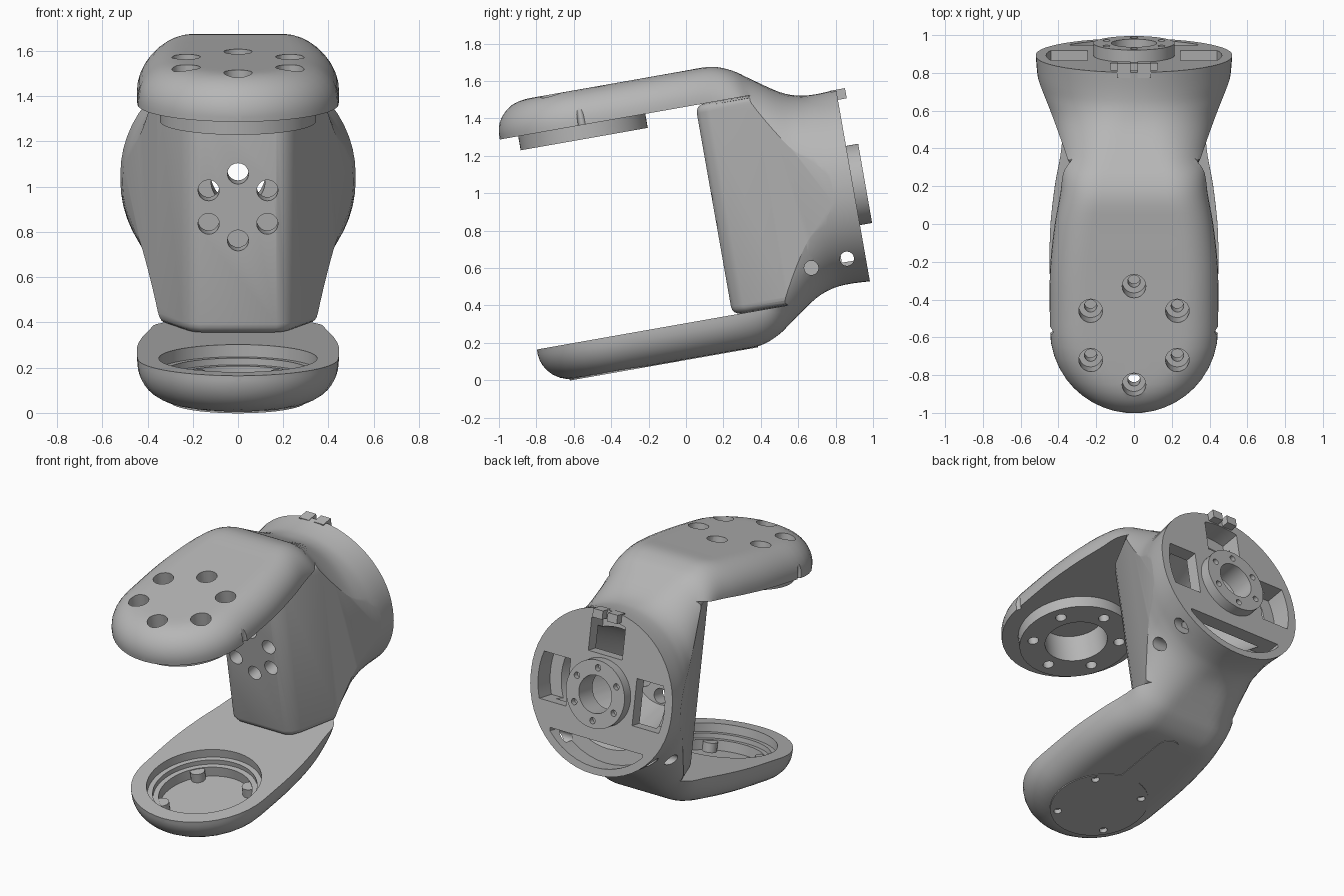
import bpy, bmesh, math
from math import sin, cos, pi, radians, sqrt, hypot
from mathutils import Matrix

cube = bpy.data.objects.get("Cube")
if cube:
    bpy.data.objects.remove(cube, do_unlink=True)

# One matte grey for everything
grey = bpy.data.materials.new("matte_grey")
grey.use_nodes = True
grey.diffuse_color = (0.47, 0.47, 0.47, 1)
grey.node_tree.nodes["Principled BSDF"].inputs["Base Color"].default_value = (0.47, 0.47, 0.47, 1)

# Built square (x across, y along the arms, z up from the mid plane), tilted at the end
TILT = Matrix.Rotation(radians(10), 4, 'X') @ Matrix.Translation((0, 0, 0.87))
AXIS_Y = -0.312      # joint axis through both arms
ARM_R = 0.445
parts = []


def make(name, bm):
    bmesh.ops.recalc_face_normals(bm, faces=bm.faces)
    mesh = bpy.data.meshes.new(name)
    bm.to_mesh(mesh)
    bm.free()
    mesh.materials.append(grey)
    ob = bpy.data.objects.new(name, mesh)
    bpy.context.collection.objects.link(ob)
    return ob


def part(name, bm):
    ob = make(name, bm)
    parts.append(ob)
    return ob


def cut(bm, *targets):
    cutter = make("cutter", bm)
    cutter.hide_render = True
    for ob in targets:
        mod = ob.modifiers.new("cut", 'BOOLEAN')
        mod.operation, mod.solver, mod.object = 'DIFFERENCE', 'EXACT', cutter
        bpy.context.view_layer.objects.active = ob
        bpy.ops.object.modifier_apply(modifier=mod.name)
    bpy.data.objects.remove(cutter, do_unlink=True)


def cyl(bm, axis, a, b, lo, hi, r, r_lo=None, seg=32):
    """Cylinder along an axis from lo to hi; a, b are the other two coordinates."""
    mid = (lo + hi) / 2
    place, turn = {
        'X': ((mid, a, b), Matrix.Rotation(pi / 2, 4, 'Y')),
        'Y': ((a, mid, b), Matrix.Rotation(-pi / 2, 4, 'X')),
        'Z': ((a, b, mid), Matrix.Identity(4))}[axis]
    bmesh.ops.create_cone(bm, cap_ends=True, segments=seg, radius1=r_lo or r, radius2=r,
                          depth=hi - lo, matrix=Matrix.Translation(place) @ turn)
    return bm


def circle_of(bm, axis, n, ring, ca, cb, lo, hi, r, start=0.0):
    for i in range(n):
        t = start + 2 * pi * i / n
        cyl(bm, axis, ca + ring * sin(t), cb + ring * cos(t), lo, hi, r, seg=20)
    return bm


def prism(bm, pts, lo, hi, matrix=Matrix.Identity(4)):
    low = [bm.verts.new(matrix @ Matrix.Translation((x, y, lo)).translation) for x, y in pts]
    high = [bm.verts.new(matrix @ Matrix.Translation((x, y, hi)).translation) for x, y in pts]
    bm.faces.new(low)
    bm.faces.new(high)
    for i in range(len(pts)):
        j = (i + 1) % len(pts)
        bm.faces.new((low[i], low[j], high[j], high[i]))
    return bm


# Outer envelope: y, half width, half height, corner radius across, corner radius up
KEYS = [(AXIS_Y, ARM_R, .76, .18, .17), (0, ARM_R, .76, .18, .17), (.25, .42, .76, .18, .17),
        (.42, .39, .757, .19, .19), (.53, .385, .717, .2, .22), (.62, .4, .655, .25, .35),
        (.76, .45, .56, .36, .47), (.86, .49, .523, .46, .5), (.95, .51, .515, .5, .5),
        (1.06, .52, .52, .51, .505)]


def spline(keys, steps):
    for i in range(len(keys) - 1):
        p = [keys[max(0, min(len(keys) - 1, i + k))] for k in (-1, 0, 1, 2)]
        for s in range(steps):
            t = s / steps
            yield tuple(b + t * (c - a) / 2 + t * t * (2 * a - 5 * b + 4 * c - d) / 2
                        + t ** 3 * (3 * b - a - 3 * c + d) / 2 for a, b, c, d in zip(*p))
    yield keys[-1]


def section(y, w, h, rx, rz):
    half = []
    for i in range(-14, 15):
        x = w * sin(i * pi / 28)
        d = w - abs(x) if y >= AXIS_Y else ARM_R - hypot(x, y - AXIS_Y)
        k = max(0, 1 - max(0, d) / rx)
        half.append((x, h - rz + rz * sqrt(max(0, 1 - k * k))))
    return [(x, y, z) for x, z in half] + [(x, y, -z) for x, z in reversed(half)]


tip = [(AXIS_Y - ARM_R * sin(radians(a)), ARM_R * cos(radians(a))) + KEYS[0][2:]
       for a in (88, 82, 75, 68, 60, 52, 44, 36, 27, 18, 9)]
bm = bmesh.new()
rings = [[bm.verts.new(c) for c in section(*k)] for k in tip + list(spline(KEYS, 4))]
for r0, r1 in zip(rings, rings[1:]):
    for i in range(len(r0)):
        j = (i + 1) % len(r0)
        bm.faces.new((r0[i], r0[j], r1[j], r1[i]))
bm.faces.new(rings[0])
bm.faces.new(rings[-1])
body = part("bracket_body", bm)

# Throat between the arms, leaving a web with slanted sides and filleted roots
side = [(.9, -1), (.9, 1.816), (.25, .372), (.215, .325), (.17, .305)]
bm = prism(bmesh.new(), side + [(-x, y) for x, y in reversed(side)], -.57, .57)
roots = [e for e in bm.edges if all(v.co.y > .2 for v in e.verts)
         and abs(e.verts[0].co.z - e.verts[1].co.z) < .01]
bmesh.ops.bevel(bm, geom=roots, offset=.045, segments=4, profile=.5, affect='EDGES')
cut(bm, body)

# Hollow behind the rear plate, bolt circle through the web
cut(cyl(bmesh.new(), 'Y', 0, 0, .4, .98, .4, r_lo=.205, seg=48), body)
cut(circle_of(bmesh.new(), 'Y', 6, .15, 0, 0, .2, .5, .047), body)


# Rear plate openings around the hub
def opening(bm, angle, half, inner, outer):
    a = math.asin(half / outer)
    pts = [(outer * sin(a * i / 6), outer * cos(a * i / 6)) for i in range(-6, 7)]
    pts += [(half, inner), (-half, inner)]
    turn = Matrix.Rotation(pi / 2, 4, 'X') @ Matrix.Rotation(angle, 4, 'Z')
    prism(bm, pts, -1.2, -.93, turn)


bm = bmesh.new()
opening(bm, 0, .125, .235, .46)
opening(bm, pi / 2, .15, .245, .465)
opening(bm, -pi / 2, .15, .245, .465)
opening(bm, pi, .34, .31, .475)
cut(bm, body)

# Hub with bore and bolt holes
hub = part("rear_hub", cyl(bmesh.new(), 'Y', 0, 0, 1.04, 1.126, .215, seg=64))
cut(cyl(bmesh.new(), 'Y', 0, 0, .9, 1.2, .12, seg=48), body, hub)
cut(circle_of(bmesh.new(), 'Y', 6, .168, 0, 0, 1.09, 1.2, .02), hub)

# Locating tabs at the top of the rear plate
bm = bmesh.new()
for s in (-1, 1):
    prism(bm, [(s * .018, 1.03), (s * .09, 1.03), (s * .09, 1.108), (s * .018, 1.108)], .465, .52)
part("locating_tabs", bm)

# Screw holes low on both flanks, and side grooves in the upper arm
bm = bmesh.new()
for s in (-1, 1):
    for y, z in ((.764, -.395), (.96, -.38)):
        cyl(bm, 'X', y, z, min(s * .26, s * .7), max(s * .26, s * .7), .038)
    cyl(bm, 'Z', s * (ARM_R + .004), AXIS_Y, .5, .665, .02)
cut(bm, body)

# Drive ring under the upper arm
ring = part("drive_ring", cyl(bmesh.new(), 'Z', 0, AXIS_Y, .494, .58, .345, seg=64))
cut(cyl(bmesh.new(), 'Z', 0, AXIS_Y, .4, .68, .19, seg=48), body, ring)
cut(circle_of(bmesh.new(), 'Z', 6, .265, 0, AXIS_Y, .61, .9, .063), body)
cut(circle_of(bmesh.new(), 'Z', 6, .265, 0, AXIS_Y, .4, .7, .033), body, ring)

# Stepped bearing seat in the lower arm
for r, floor in ((.35, -.625), (.318, -.655), (.285, -.72)):
    cut(cyl(bmesh.new(), 'Z', 0, AXIS_Y, floor, -.5, r, seg=64), body)
part("seat_lugs", circle_of(bmesh.new(), 'Z', 4, .27, 0, AXIS_Y, -.73, -.66, .045, pi / 4))

# Flush cover with cable channel below the lower arm
half, rad, end = .07, .3, .34
a0 = math.asin(half / rad)
pts = [(rad * sin(t), AXIS_Y + rad * cos(t))
       for t in (a0 + (2 * pi - 2 * a0) * i / 48 for i in range(49))]
pts += [(-half * cos(pi * i / 10), end + half * sin(pi * i / 10)) for i in range(11)]
cover = part("bottom_cover", prism(bmesh.new(), pts, -.764, -.755))
cut(circle_of(bmesh.new(), 'Z', 4, .255, 0, AXIS_Y, -.8, -.735, .024, pi / 4), body, cover)

# Tilt and shade every part
for ob in parts:
    ob.matrix_world = TILT
    bpy.ops.object.select_all(action='DESELECT')
    ob.select_set(True)
    bpy.context.view_layer.objects.active = ob
    bpy.ops.object.shade_smooth_by_angle(angle=radians(30))
